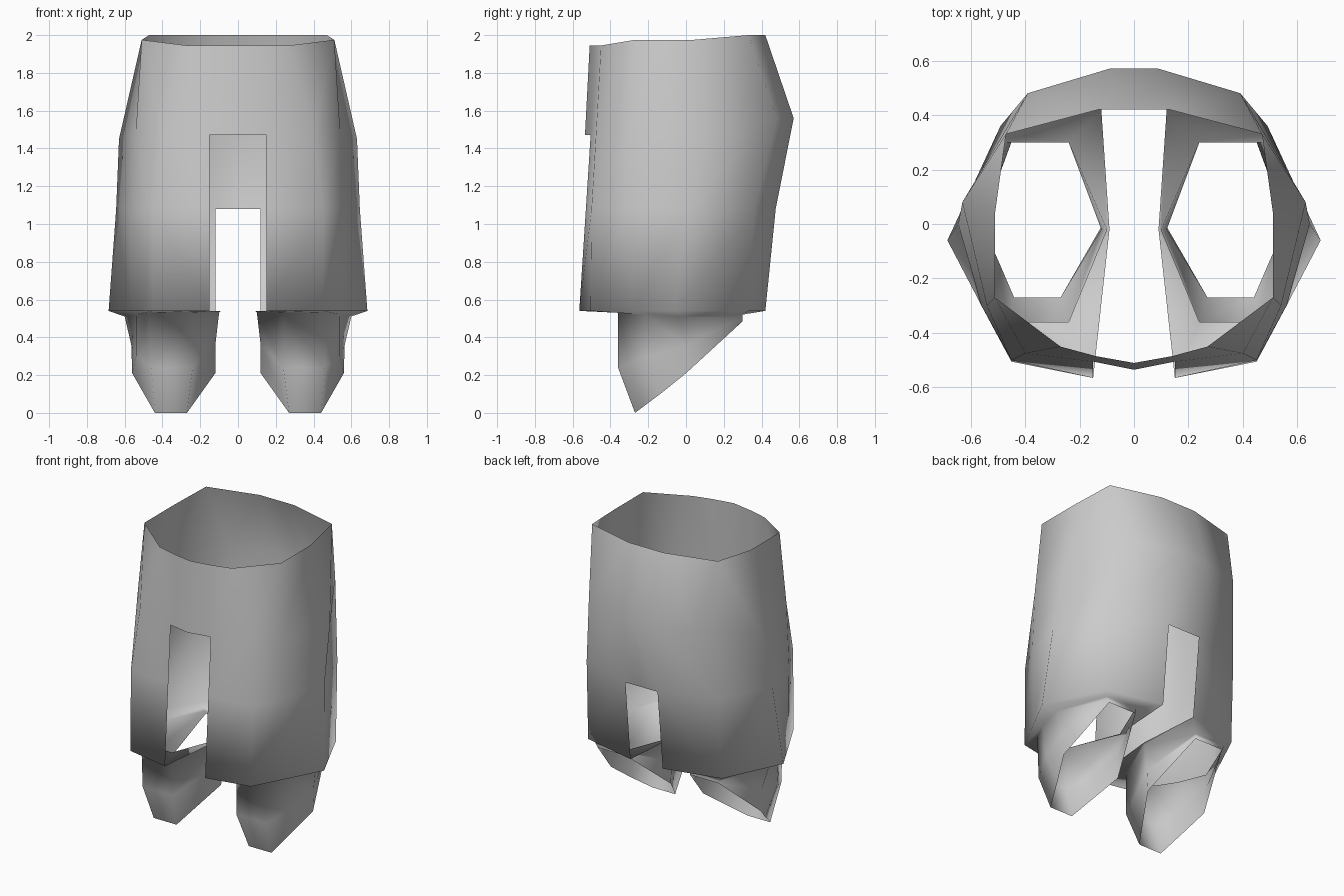
import bpy
import bmesh

# Remove the default cube only
cube = bpy.data.objects.get("Cube")
if cube:
    bpy.data.objects.remove(cube, do_unlink=True)


def make_material(name, colour):
    material = bpy.data.materials.new(name)
    material.use_nodes = True
    material.diffuse_color = colour
    material.node_tree.nodes["Principled BSDF"].inputs["Base Color"].default_value = colour
    return material


def add_row(bm, points):
    return [bm.verts.new(point) for point in points]


def bridge(bm, first, second, closed=False):
    """Join two rows of equal length with quads."""
    count = len(first)
    for i in range(count if closed else count - 1):
        j = (i + 1) % count
        bm.faces.new((first[i], first[j], second[j], second[i]))


bm = bmesh.new()

# Vertical seams of the left half, each listed from hem to waist
front_slit = add_row(bm, [(.15, -.565, .54), (.15, -.53, 1.08), (.15, -.505, 1.47), (.14, -.485, 1.945)])
front_outer = add_row(bm, [(.45, -.505, .54), (.45, -.5, 1.08), (.4, -.475, 1.5), (.27, -.45, 1.945)])
side_front = add_row(bm, [(.57, -.28, .54), (.56, -.3, 1.08), (.54, -.3, 1.5), (.51, -.27, 1.975)])
side = add_row(bm, [(.685, -.06, .54), (.645, 0, 1.08), (.63, .08, 1.45), (.51, .04, 1.975)])
back_outer = add_row(bm, [(.5, .33, .54), (.49, .36, 1.08), (.39, .48, 1.56), (.47, .33, 2)])
back_slit = add_row(bm, [(.12, .42, .54), (.12, .475, 1.08), (.09, .57, 1.56), (.13, .42, 2)])
seams = [front_slit, front_outer, side_front, side, back_outer, back_slit]
for seam, next_seam in zip(seams, seams[1:]):
    bridge(bm, seam, next_seam)

# Centre panels above the front and back slits
front_centre = add_row(bm, [(0, -.535, 1.47), (0, -.51, 1.945)])
back_centre = add_row(bm, [(0, .475, 1.08), (0, .57, 1.56), (0, .42, 2)])
bridge(bm, front_centre, front_slit[-2:])
bridge(bm, back_slit[-3:], back_centre)

# Hem folds inward, then drops into an open leg cut diagonally at the back
inner_hem = bm.verts.new((.09, -.02, .54))
hem = [seam[0] for seam in seams] + [inner_hem]
leg_top = add_row(bm, [(.24, -.36, .53), (.47, -.36, .53), (.54, -.22, .52), (.6, -.03, .51),
                       (.47, .3, .52), (.24, .3, .52), (.1, -.02, .53)])
leg_middle = add_row(bm, [(.24, -.36, .24), (.46, -.36, .24), (.54, -.2, .3), (.565, 0, .36),
                          (.46, .3, .5), (.24, .3, .5), (.12, -.02, .36)])
leg_cuff = add_row(bm, [(.27, -.27, 0), (.44, -.27, 0), (.5, -.13, .105), (.56, 0, .21),
                        (.45, .3, .485), (.24, .3, .485), (.12, -.01, .21)])
rings = [hem, leg_top, leg_middle, leg_cuff]
for ring, next_ring in zip(rings, rings[1:]):
    bridge(bm, ring, next_ring, closed=True)

bmesh.ops.recalc_face_normals(bm, faces=bm.faces)
# The outer side of the back panel must face backward
bm.faces.ensure_lookup_table()
back_face = max(bm.faces, key=lambda face: face.calc_center_median().y)
if back_face.normal.y < 0:
    bmesh.ops.reverse_faces(bm, faces=bm.faces)
for face in bm.faces:
    face.smooth = True

mesh = bpy.data.meshes.new("trouser_shell")
bm.to_mesh(mesh)
bm.free()
mesh.materials.append(make_material("plain_grey", (.6, .6, .6, 1)))
trousers = bpy.data.objects.new("trouser_shell", mesh)
bpy.context.collection.objects.link(trousers)

# Right half
mirror = trousers.modifiers.new("mirror_halves", "MIRROR")
mirror.use_axis[0] = True
mirror.use_clip = True
mirror.merge_threshold = .001
